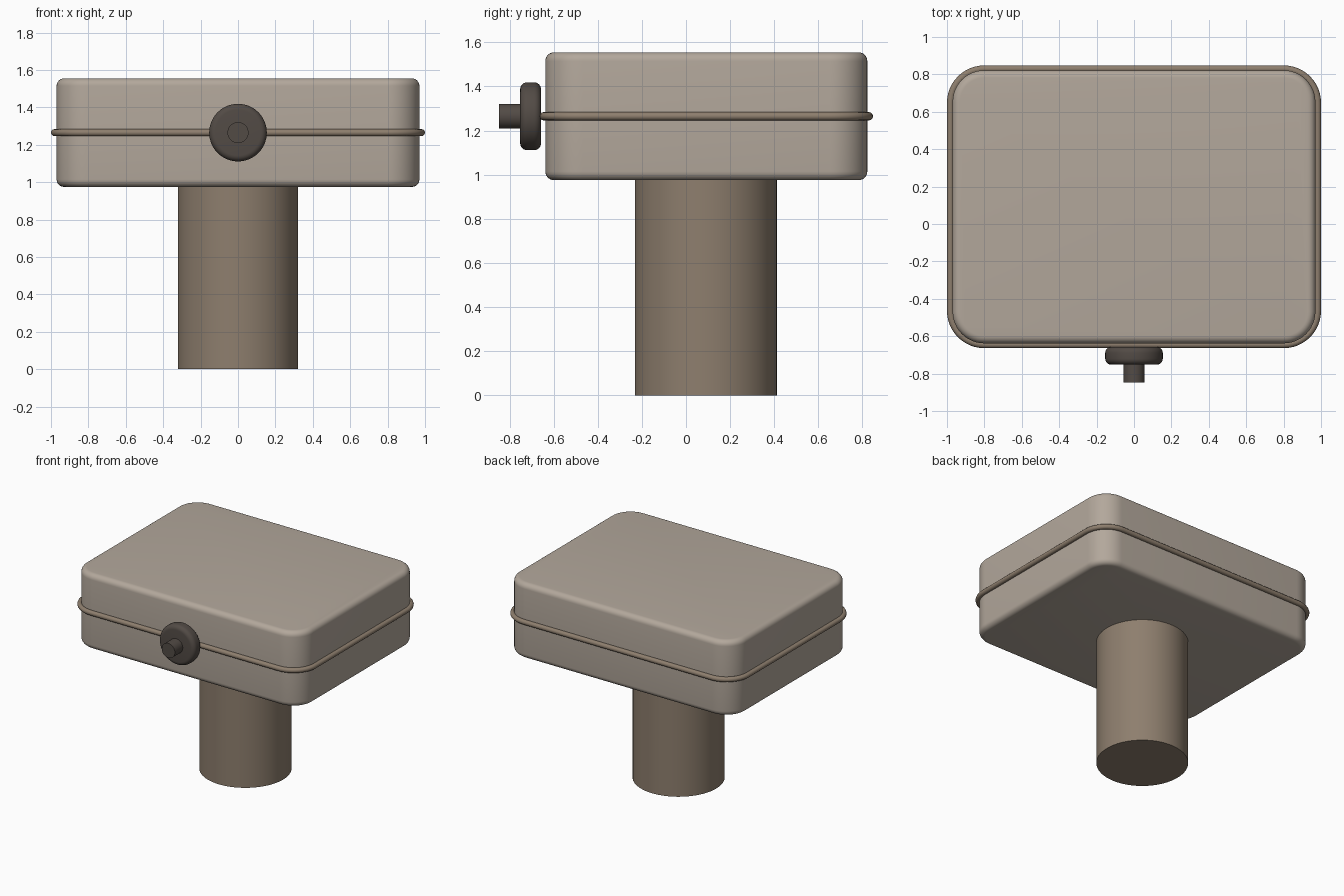
import bpy, bmesh
from math import pi, cos, sin, radians
from mathutils import Matrix, Vector

if "Cube" in bpy.data.objects:
    bpy.data.objects.remove(bpy.data.objects["Cube"])

CY = 0.092   # y centre of the body
SEAM_Z = 1.265


def material(name, rgb):
    m = bpy.data.materials.new(name)
    m.diffuse_color = (*rgb, 1)
    m.use_nodes = True
    m.node_tree.nodes["Principled BSDF"].inputs["Base Color"].default_value = m.diffuse_color
    return m


BODY = material("warm_grey", (0.45, 0.39, 0.33))
TRIM = material("brown", (0.27, 0.21, 0.155))
DARK = material("dark_brown", (0.085, 0.07, 0.06))


def rounded_rect(hx, hy, r, n=12):
    """Counter-clockwise outline of a rounded rectangle around (0, CY)."""
    pts = []
    for k, (sx, sy) in enumerate([(1, 1), (-1, 1), (-1, -1), (1, -1)]):
        for i in range(n + 1):
            a = (k + i / n) * pi / 2
            pts.append((sx * (hx - r) + r * cos(a), CY + sy * (hy - r) + r * sin(a)))
    return pts


def finish(ob, mat, angle=35):
    ob.data.materials.append(mat)
    bpy.ops.object.select_all(action='DESELECT')
    ob.select_set(True)
    bpy.context.view_layer.objects.active = ob
    bpy.ops.object.shade_smooth_by_angle(angle=radians(angle))


def loft(name, rings, mat):
    """Skin a stack of equal-length vertex rings and cap both ends."""
    bm = bmesh.new()
    loops = [[bm.verts.new(p) for p in ring] for ring in rings]
    for a, b in zip(loops, loops[1:]):
        for i in range(len(a)):
            j = (i + 1) % len(a)
            bm.faces.new((a[i], a[j], b[j], b[i]))
    bm.faces.new(loops[0][::-1])
    bm.faces.new(loops[-1])
    bmesh.ops.recalc_face_normals(bm, faces=bm.faces)
    me = bpy.data.meshes.new(name)
    bm.to_mesh(me)
    bm.free()
    ob = bpy.data.objects.new(name, me)
    bpy.context.collection.objects.link(ob)
    finish(ob, mat)
    return ob


def edge_profile(h0, h1, r, n=6):
    """(inset, height) pairs with quarter-round edges at both ends."""
    arc = [(r * (1 - sin(a)), r * (1 - cos(a))) for a in (i * pi / 2 / n for i in range(n + 1))]
    return [(d, h0 + h) for d, h in arc] + [(d, h1 - h) for d, h in reversed(arc)]


def cylinder(name, radius, h0, h1, mat, matrix, edge=0.0):
    prof = edge_profile(h0, h1, edge) if edge else [(0, h0), (0, h1)]
    n = 64
    rings = [[matrix @ Vector(((radius - d) * cos(2 * pi * i / n),
                               (radius - d) * sin(2 * pi * i / n), h)) for i in range(n)]
             for d, h in prof]
    return loft(name, rings, mat)


# Box body with rounded corners and edges
loft("body", [[(x, y, z) for x, y in rounded_rect(0.97 - d, 0.73 - d, 0.17 - d)]
              for d, z in edge_profile(0.975, 1.555, 0.04)], BODY)

# Seam bead around the body
curve = bpy.data.curves.new("seam_bead", 'CURVE')
curve.dimensions = '3D'
curve.bevel_depth = 0.019
curve.bevel_resolution = 4
outline = rounded_rect(0.981, 0.737, 0.181)
spline = curve.splines.new('POLY')
spline.points.add(len(outline) - 1)
for p, (x, y) in zip(spline.points, outline):
    p.co = (x, y, SEAM_Z, 1)
spline.use_cyclic_u = True
bead = bpy.data.objects.new("seam_bead", curve)
bpy.context.collection.objects.link(bead)
bpy.context.view_layer.objects.active = bead
bead.select_set(True)
bpy.ops.object.select_all(action='DESELECT')
bead.select_set(True)
bpy.ops.object.convert(target='MESH')
finish(bpy.context.view_layer.objects.active, TRIM, 60)

# Support column
cylinder("column", 0.322, 0.0, 0.98, TRIM, Matrix.Translation((0, CY - 0.002, 0)))

# Front knob and its stem, pointing toward -y
forward = Matrix.Translation((0, 0, SEAM_Z)) @ Matrix.Rotation(pi / 2, 4, 'X')
cylinder("knob", 0.154, 0.657, 0.752, DARK, forward, edge=0.032)
cylinder("knob_stem", 0.056, 0.74, 0.848, DARK, forward)
